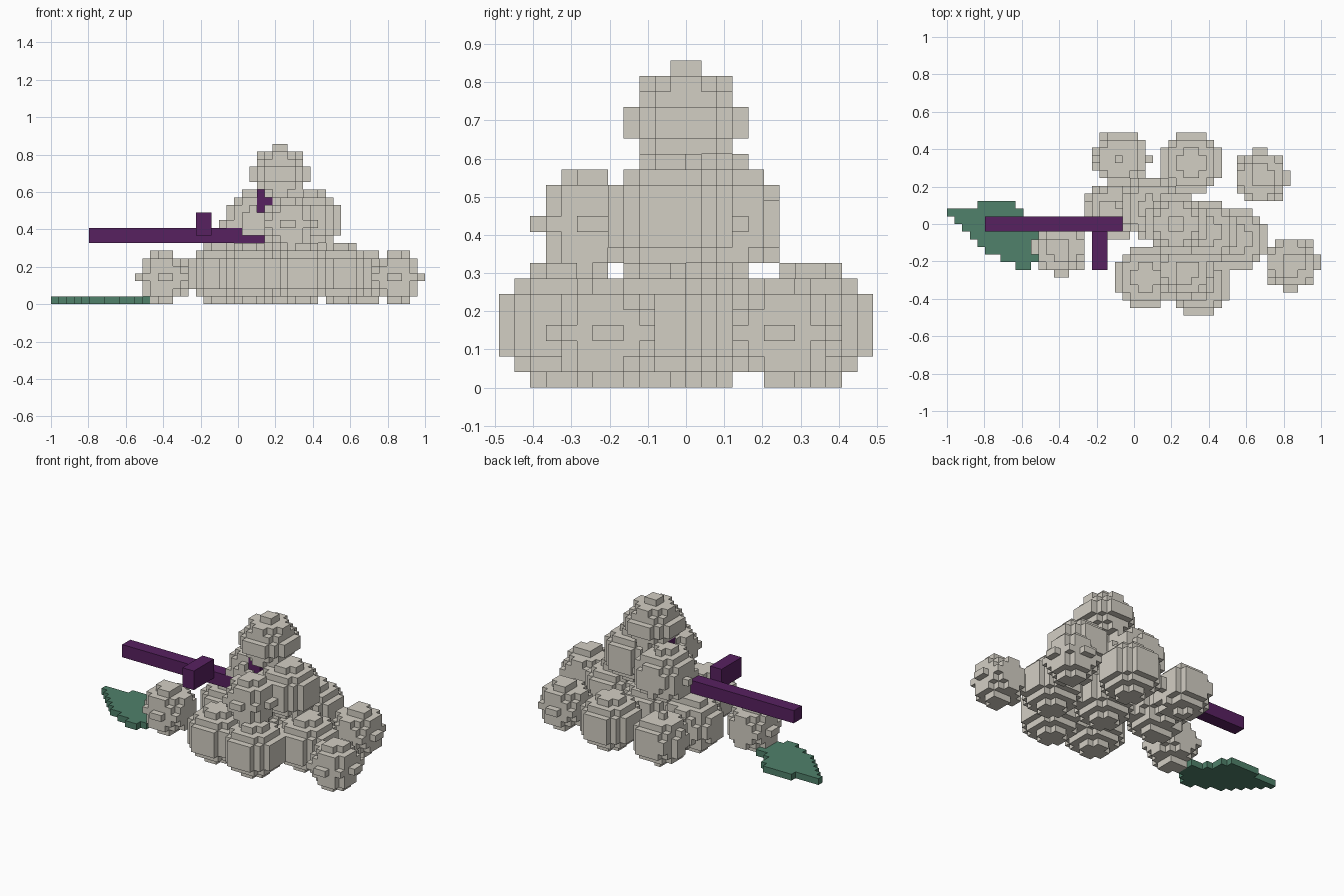
import bpy, bmesh
from mathutils import Vector
from math import ceil, floor

cube = bpy.data.objects.get("Cube")
if cube:
    bpy.data.objects.remove(cube)

UNIT = 2 / 49                      # edge of one block
ORIGIN = Vector((-24.5, -12, 0))   # block grid corner
SQUASH = 1.05                      # berries are slightly flattened in height


def material(name, rgb):
    m = bpy.data.materials.new(name)
    m.use_nodes = True
    m.diffuse_color = (*rgb, 1)
    m.node_tree.nodes["Principled BSDF"].inputs["Base Color"].default_value = (*rgb, 1)
    return m


GREY = material("warm grey", (0.65, 0.62, 0.55))
PURPLE = material("dark purple", (0.097, 0.015, 0.118))
GREEN = material("leaf green", (0.08, 0.22, 0.145))

# The six outward directions of a block
SIDES = [Vector([s if i == a else 0 for i in range(3)]) for a in range(3) for s in (-1, 1)]


def build_blocks(name, cells, mat):
    """Skin a set of grid cells with their exposed faces only."""
    bm = bmesh.new()
    for cell in cells:
        centre = Vector(cell) + Vector((0.5, 0.5, 0.5))
        for n in SIDES:
            if tuple(int(c + d) for c, d in zip(cell, n)) in cells:
                continue
            u = Vector((n.y, n.z, n.x)) / 2
            v = n.cross(u)
            mid = centre + n / 2
            corners = [mid + u + v, mid - u + v, mid - u - v, mid + u - v]
            bm.faces.new([bm.verts.new((p + ORIGIN) * UNIT) for p in corners])
    bmesh.ops.remove_doubles(bm, verts=bm.verts, dist=UNIT / 10)
    bmesh.ops.dissolve_limit(bm, angle_limit=0.01, verts=bm.verts, edges=bm.edges)
    mesh = bpy.data.meshes.new(name)
    bm.to_mesh(mesh)
    bm.free()
    mesh.materials.append(mat)
    obj = bpy.data.objects.new(name, mesh)
    bpy.context.collection.objects.link(obj)


def box(lo, hi):
    return {(x, y, z) for x in range(lo[0], hi[0])
            for y in range(lo[1], hi[1]) for z in range(lo[2], hi[2])}


def ball(c, r):
    """Grid cells whose centres lie within a flattened sphere above ground."""
    lo = [max(floor(k - r) - 1, 0) for k in c]
    hi = [ceil(k + r) + 1 for k in c]
    cells = set()
    for p in box(lo, hi):
        d = Vector(p) + Vector((0.5, 0.5, 0.5)) - Vector(c)
        d.z *= SQUASH
        if d.length <= r:
            cells.add(p)
    return cells


# Stem, side twig and inner stalk
WOOD = {
    "stem": box((5, 11, 8), (28, 13, 10)),
    "stem_twig": box((19, 6, 9), (21, 11, 12)),
    "inner_stalk": box((27, 11, 10), (29, 13, 15)),
}
for name, cells in WOOD.items():
    build_blocks(name, cells, PURPLE)
wood_cells = set().union(*WOOD.values())

# Berries: centre and radius in blocks, pierced by the wood
SMALL, LARGE = 3.55, 4.14
BERRIES = {
    "small_berry_left_front": ((45.1, 6.9, 3.5), SMALL),
    "small_berry_left_back": ((41.1, 18.1, 3.5), SMALL),
    "small_berry_right": ((14.9, 8.9, 3.5), SMALL),
    "base_berry_back_right": ((22.8, 20.6, 3.95), 3.75),
    "base_berry_back": ((32, 20, 4), LARGE),
    "base_berry_left": ((38, 10, 4), LARGE),
    "base_berry_front": ((33, 4, 4), LARGE),
    "base_berry_front_right": ((26, 5, 4), LARGE),
    "base_berry_right": ((22, 13.7, 4), 4.05),
    "base_berry_middle": ((30, 12, 4), LARGE),
    "upper_berry_left": ((34, 11, 11), LARGE),
    "upper_berry_front": ((31.1, 5.9, 10.5), SMALL),
    "upper_berry_right": ((26.6, 14.2, 10.8), LARGE),
    "top_berry": ((30, 12, 17), 3.86),
}
for name, (centre, radius) in BERRIES.items():
    build_blocks(name, ball(centre, radius) - wood_cells, GREY)

# Flat leaf: start and end of each row, from front to back
LEAF_ROWS = [(9, 11), (7, 12), (5, 13), (4, 13), (3, 13), (2, 11), (1, 10), (0, 10), (4, 9)]
leaf = set()
for i, (x0, x1) in enumerate(LEAF_ROWS):
    leaf |= box((x0, 6 + i, 0), (x1, 7 + i, 1))
build_blocks("leaf", leaf, GREEN)
